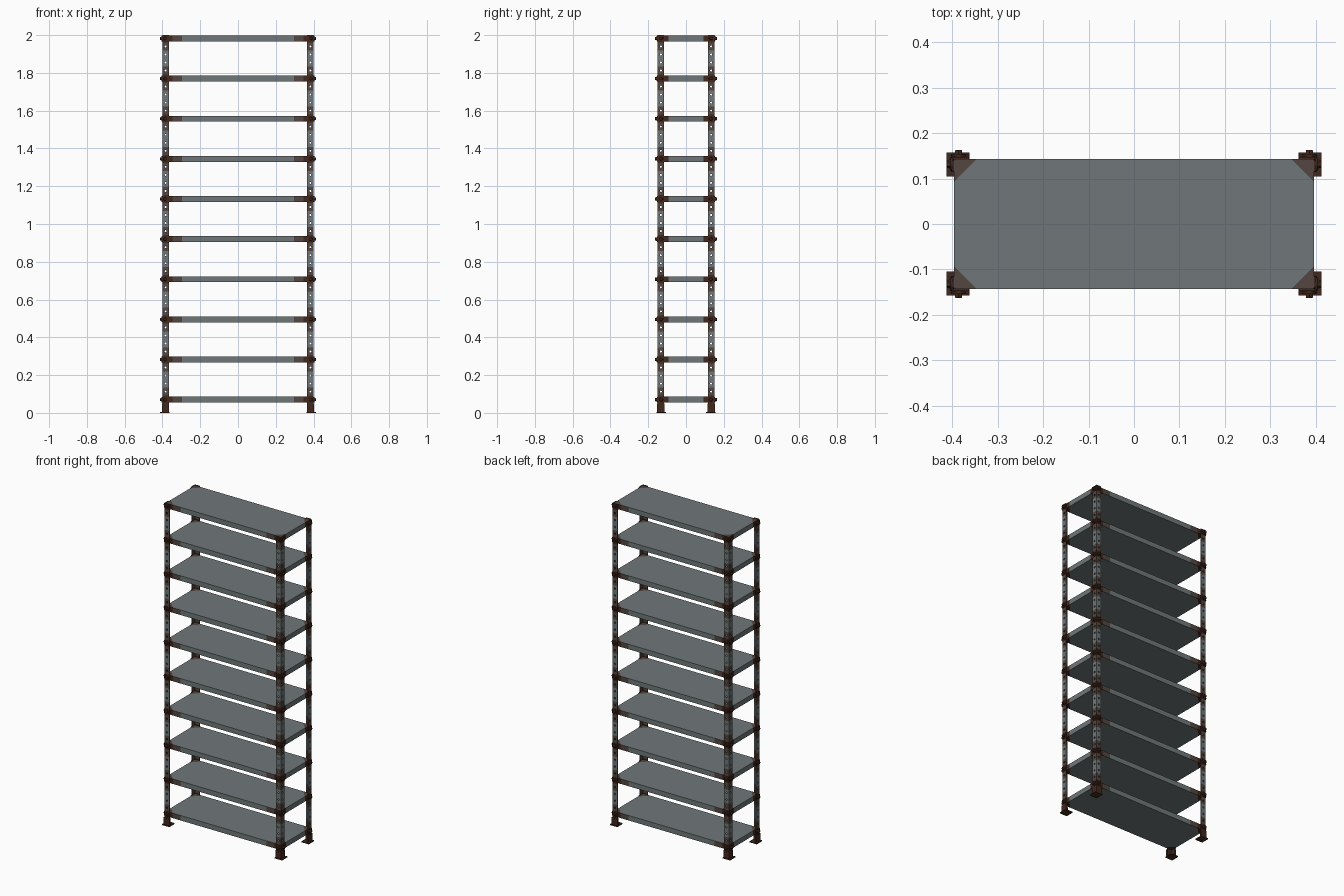
import bpy, bmesh, math
from mathutils import Vector, Matrix

if "Cube" in bpy.data.objects:
    bpy.data.objects.remove(bpy.data.objects["Cube"])

X, Y = 0.40, 0.15            # outer post corner
SX, SY, ST = 0.396, 0.143, 0.031   # shelf half sizes, thickness
PITCH, Z0, N = 0.2125, 0.07, 10
LEVELS = [Z0 + PITCH * i for i in range(N)]
CELL = PITCH / 5
W = 0.034                    # post flange width


def mat(name, rgb):
    m = bpy.data.materials.new(name)
    m.diffuse_color = (*rgb, 1)
    m.use_nodes = True
    m.node_tree.nodes["Principled BSDF"].inputs["Base Color"].default_value = m.diffuse_color
    return m


MATS = [mat("grey steel", (0.16, 0.185, 0.19)),
        mat("dark rust", (0.052, 0.021, 0.012)),
        mat("faded rust", (0.088, 0.062, 0.052))]


def finish(bm, name, mirror=True, solid=0):
    me = bpy.data.meshes.new(name)
    bm.to_mesh(me)
    bm.free()
    for m in MATS:
        me.materials.append(m)
    ob = bpy.data.objects.new(name, me)
    bpy.context.collection.objects.link(ob)
    if solid:
        s = ob.modifiers.new("thickness", 'SOLIDIFY')
        s.thickness = solid
        s.offset = -1
    if mirror:
        m = ob.modifiers.new("four corners", 'MIRROR')
        m.use_axis = (True, True, False)
        m.use_mirror_merge = False
    return ob


def box(bm, lo, hi, mi=0):
    lo, hi = Vector(lo), Vector(hi)
    r = bmesh.ops.create_cube(bm, size=1, matrix=Matrix.Translation((lo + hi) / 2)
                              @ Matrix.Diagonal((*(hi - lo), 1)))
    for f in {f for v in r["verts"] for f in v.link_faces}:
        f.material_index = mi


# Perforated angle posts: each cell is a rectangle with an octagonal hole
bm = bmesh.new()
edges = [0.0]
z = Z0 - CELL / 2
while z < 1.99:
    edges.append(z)
    z += CELL
edges[1:] = [e for e in edges[1:] if e > 0.02]
edges.append(2.0)
for a, b in zip(edges, edges[1:]):
    zc, h = (a + b) / 2, (b - a) / 2
    d = min(abs(zc - l) for l in LEVELS)
    mi = 1 if d < CELL * 0.5 else 2 if d < CELL * 1.3 else 0
    ring = [(1, 0), (1, 1), (0, 1), (-1, 1), (-1, 0), (-1, -1), (0, -1), (1, -1)]
    outer = [(W / 2 + u * W / 2, zc + v * h) for u, v in ring]
    inner = [(W / 2 + 0.0055 * math.cos(k * math.pi / 4),
              zc + 0.0055 * math.sin(k * math.pi / 4)) for k in range(8)]
    for side in (0, 1):
        def vert(p):
            return bm.verts.new((-X + p[0], -Y, p[1]) if side == 0 else (-X, -Y + p[0], p[1]))
        o, n = [vert(p) for p in outer], [vert(p) for p in inner]
        for k in range(8):
            j = (k + 1) % 8
            q = [o[k], o[j], n[j], n[k]]
            f = bm.faces.new(q if side == 0 else q[::-1])
            f.material_index = mi
bmesh.ops.remove_doubles(bm, verts=bm.verts, dist=1e-5)
finish(bm, "corner_posts", solid=0.004)

# Shelves, rusted towards the corners
for i, zl in enumerate(LEVELS):
    bm = bmesh.new()
    box(bm, (-SX, -SY, zl - ST / 2), (SX, SY, zl + ST / 2))
    for sx in (-1, 1):
        for sy in (-1, 1):
            for r in (0.05, 0.1):
                bmesh.ops.bisect_plane(bm, geom=bm.verts[:] + bm.edges[:] + bm.faces[:],
                                       plane_co=(sx * (SX - r), sy * SY, 0),
                                       plane_no=(sx, sy, 0), dist=1e-6)
    bm.normal_update()
    for f in bm.faces:
        c = f.calc_center_median()
        s = SX - abs(c.x) + SY - abs(c.y)
        if f.normal.z > 0.5:
            f.material_index = 2 if s < 0.05 else 0
        elif f.normal.z < -0.5:
            f.material_index = 1 if s < 0.05 else 0
        elif s < 0.05:
            f.material_index = 1
        elif s < 0.1 and abs(f.normal.y) > 0.5:
            f.material_index = 2
    finish(bm, f"shelf_{i + 1}", mirror=False)

# Bolts with washers on both flanges at every level
bm = bmesh.new()
for zl in LEVELS:
    for pos, out, rot in (
            (Vector((-X + 0.014, -Y, zl)), Vector((0, -1, 0)), Matrix.Rotation(math.pi / 2, 4, 'X')),
            (Vector((-X, -Y + 0.018, zl)), Vector((-1, 0, 0)), Matrix.Rotation(-math.pi / 2, 4, 'Y'))):
        for r1, r2, seg, a, b in ((0.015, 0.015, 16, -0.001, 0.004),
                                  (0.010, 0.008, 6, 0.004, 0.013)):
            bmesh.ops.create_cone(bm, cap_ends=True, segments=seg, radius1=r1, radius2=r2,
                                  depth=b - a,
                                  matrix=Matrix.Translation(pos + out * (a + b) / 2) @ rot)
for f in bm.faces:
    f.material_index = 1
finish(bm, "bolts")

# Feet: angle sleeve on a base plate
bm = bmesh.new()
x, y = -X - 0.003, -Y - 0.003
box(bm, (-0.412, -0.157, 0), (-0.362, -0.105, 0.006), 1)
box(bm, (x, y, 0.005), (-X + W + 0.002, y + 0.010, 0.05), 1)
box(bm, (x, y + 0.010, 0.005), (x + 0.010, -Y + W + 0.002, 0.05), 1)
finish(bm, "feet")
